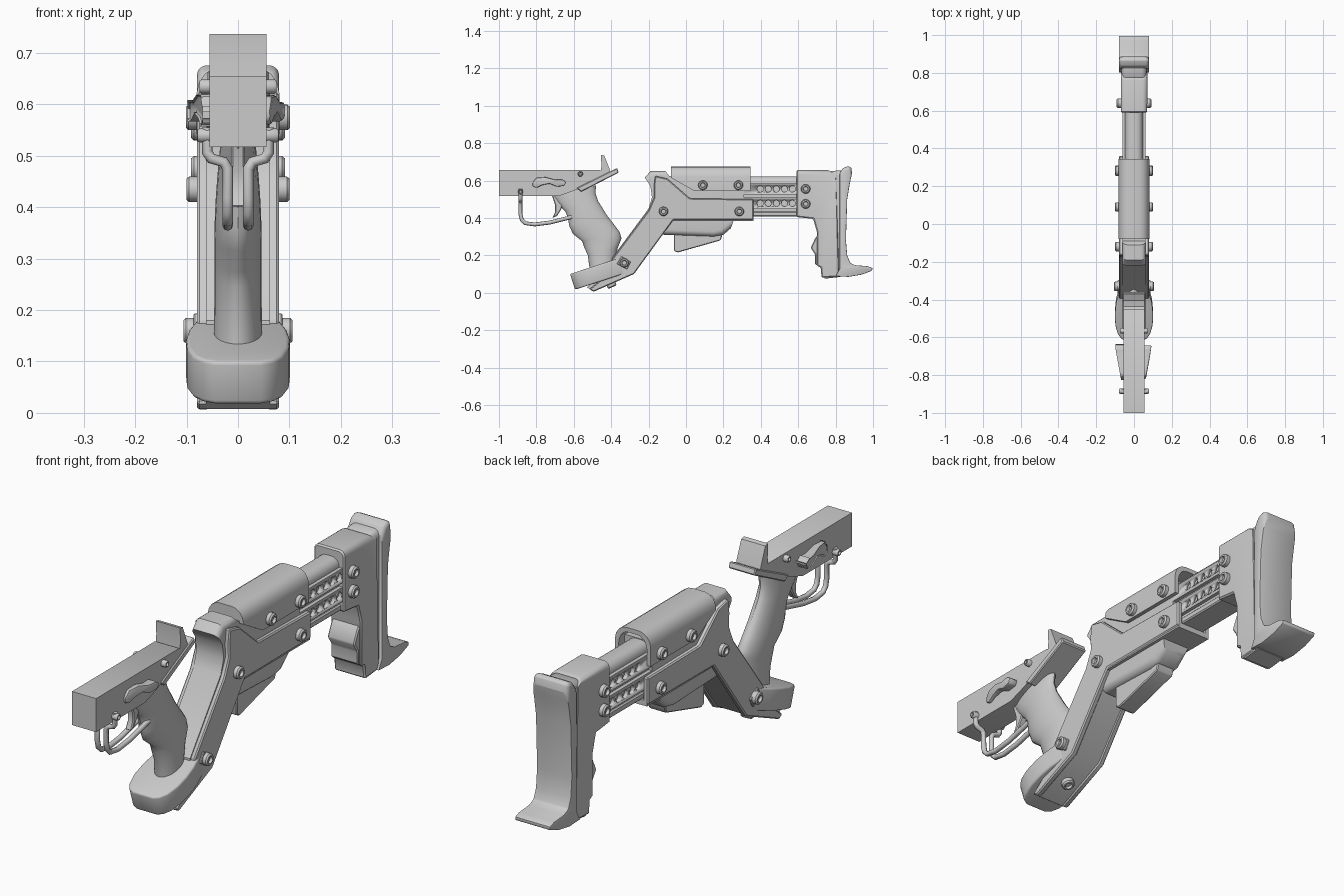
import bpy, bmesh, math
from mathutils import Matrix, Vector

if "Cube" in bpy.data.objects:
    bpy.data.objects.remove(bpy.data.objects["Cube"])

ANG = math.radians(32)


def finish(bm, name):
    """Turn a bmesh into an object, smooth with sharp edges kept."""
    bmesh.ops.recalc_face_normals(bm, faces=bm.faces)
    for f in bm.faces:
        f.smooth = True
    for e in bm.edges:
        e.smooth = e.calc_face_angle(0) < ANG
    me = bpy.data.meshes.new(name)
    bm.to_mesh(me)
    bm.free()
    ob = bpy.data.objects.new(name, me)
    bpy.context.collection.objects.link(ob)
    return ob


def bevel(bm, width, test=None, seg=1):
    edges = [e for e in bm.edges if (test(e) if test else e.calc_face_angle(0) > ANG)]
    if edges:
        bmesh.ops.bevel(bm, geom=edges, offset=width, segments=seg, profile=0.5,
                        affect='EDGES', clamp_overlap=True)


def axes(a, b, c):
    """Matrix sending local x, y, z to the given world directions."""
    return Matrix((a, b, c)).transposed().to_4x4()


def prism_bm(pts, a, b):
    """Extrude a (y, z) outline from x=a to x=b."""
    bm = bmesh.new()
    f = bm.faces.new([bm.verts.new((a, p, q)) for p, q in pts])
    r = bmesh.ops.extrude_face_region(bm, geom=[f])
    bmesh.ops.translate(bm, vec=(b - a, 0, 0),
                        verts=[v for v in r['geom'] if isinstance(v, bmesh.types.BMVert)])
    bmesh.ops.recalc_face_normals(bm, faces=bm.faces)
    return bm


def prism(name, pts, a, b, bev=0.0, seg=1, M=None, rounding=None):
    bm = prism_bm(pts, a, b)
    if rounding:
        bevel(bm, rounding[0], rounding[1], 5)
    if bev:
        bevel(bm, bev, None, seg)
    if M:
        bm.transform(M)
    return finish(bm, name)


def side_edge(cond):
    """Picks long edges on the left and right faces whose ends satisfy cond(y, z)."""
    return lambda e: (abs(e.verts[0].co.x - e.verts[1].co.x) < 1e-5
                      and all(cond(v.co.y, v.co.z) for v in e.verts))


def bolt(name, pos, direction, r=0.025, h=0.022):
    """Round bolt head with a chamfered rim and hexagonal-looking socket."""
    bm = bmesh.new()
    bmesh.ops.create_cone(bm, cap_ends=True, segments=20, radius1=r, radius2=r, depth=h)
    top = max(bm.faces, key=lambda f: f.calc_center_median().z)
    for inset, dz in ((r * .2, h * .25), (r * .25, 0), (r * .1, -h * .5)):
        bmesh.ops.inset_region(bm, faces=[top], thickness=inset)
        bmesh.ops.translate(bm, verts=top.verts, vec=(0, 0, dz))
    d = Vector(direction)
    bm.transform(Matrix.Translation(pos) @ d.to_track_quat('Z', 'Y').to_matrix().to_4x4())
    return finish(bm, name)


# Receiver block with tilted rear plate and upright rear tab
prism('receiver', [(-1, .517), (-1, .655), (-.46, .655), (-.41, .625), (-.6, .545), (-.68, .517)], -.055, .055)
prism('rear_plate', [(-.585, .56), (-.368, .667), (-.36, .642), (-.56, .54)], -.06, .06, .004)
prism('rear_tab', [(-.455, .737), (-.437, .733), (-.408, .66), (-.40, .63), (-.46, .61), (-.452, .68)], -.055, .055)

# Curved side levers and receiver pins
LEVER = [(-.82, .59), (-.80, .615), (-.75, .618), (-.70, .604), (-.66, .605), (-.64, .592),
         (-.65, .572), (-.69, .567), (-.73, .583), (-.77, .575), (-.80, .56), (-.82, .57)]
for s in (-1, 1):
    bm = prism_bm(LEVER, .05, .092)
    for v in bm.verts:
        if v.co.x > .06:
            v.co.x = .092 - max(0, -.66 - v.co.y) * .18
        v.co.x *= s
    bevel(bm, .006, None, 2)
    finish(bm, 'side_lever')
    bolt('receiver_pin', (s * .06, -.565, .635), (s, 0, 0), .014, .02)
    bolt('guard_pin', (s * .064, -.885, .54), (s, 0, 0), .014, .02)

# Trigger guard: two bent wires, and the trigger
for s in (-1, 1):
    path = [(.06, -.885, .555), (.06, -.885, .507), (.052, -.885, .495), (.028, -.885, .488), (.02, -.885, .475),
            (.02, -.885, .42), (.02, -.878, .39), (.02, -.86, .372), (.02, -.81, .365), (.02, -.73, .375),
            (.02, -.61, .405)]
    cu = bpy.data.curves.new('trigger_guard', 'CURVE')
    cu.dimensions = '3D'
    cu.bevel_depth, cu.bevel_resolution, cu.use_fill_caps = .0105, 2, True
    sp = cu.splines.new('POLY')
    sp.points.add(len(path) - 1)
    for p, (x, y, z) in zip(sp.points, path):
        p.co = (s * x, y, z, 1)
    bpy.context.collection.objects.link(bpy.data.objects.new('trigger_guard', cu))
prism('trigger', [(-.72, .53), (-.70, .47), (-.70, .43), (-.715, .40), (-.69, .41), (-.665, .45), (-.65, .53)],
      -.014, .014, .004)

# Grip: elliptical sections lofted between front and back outline points
SECT = [(-.72, .52, -.48, .575, .032), (-.685, .475, -.485, .535, .036), (-.645, .435, -.47, .49, .04),
        (-.63, .395, -.445, .45, .043), (-.625, .36, -.42, .41, .045), (-.605, .315, -.385, .365, .046),
        (-.555, .275, -.355, .325, .046), (-.545, .245, -.345, .29, .046), (-.525, .20, -.365, .24, .046),
        (-.515, .125, -.38, .17, .047)]
bm = bmesh.new()
N, rings = 24, []
for y0, z0, y1, z1, w in SECT:
    c, d = Vector((0, (y0 + y1) / 2, (z0 + z1) / 2)), Vector((0, (y1 - y0) / 2, (z1 - z0) / 2))
    rings.append([bm.verts.new(c + d * math.cos(t) + Vector((w * math.sin(t), 0, 0)))
                  for t in (2 * math.pi * i / N for i in range(N))])
for a, b in zip(rings, rings[1:]):
    for i in range(N):
        bm.faces.new((a[i], a[(i + 1) % N], b[(i + 1) % N], b[i]))
bm.faces.new(rings[0])
bm.faces.new(rings[-1])
finish(bm, 'grip')

# Pommel: tilted rounded slab under the grip
half = [(0, .045), (.012, .068), (.04, .087), (.09, .099), (.15, .101), (.21, .095), (.26, .082), (.33, .07)]
M = Matrix.Translation((0, -.62, .10)) @ axes((0, -.31, .95), (0, .95, .31), (1, 0, 0))
prism('pommel', half + [(u, -w) for u, w in reversed(half)], -.088, 0, .008, 3, M)

# Frame: core, two side plates and floor
prism('frame_core', [(-.22, .615), (-.19, .65), (-.11, .65), (-.09, .625), (.31, .625), (.31, .40), (-.07, .39),
                     (-.28, .105), (-.50, .008), (-.53, .03), (-.40, .14), (-.40, .18), (-.20, .45),
                     (-.182, .51), (-.19, .57)], -.062, .062,
      rounding=(.025, side_edge(lambda y, z: z > .6 and y < -.1)))
PLATE = [(-.165, .625), (-.10, .61), (.02, .505), (.36, .50), (.36, .39), (-.068, .388), (-.278, .10),
         (-.495, .005), (-.515, .02), (-.385, .125), (-.395, .18), (-.20, .44), (-.17, .51), (-.172, .57)]
for s in (-1, 1):
    prism('frame_side', PLATE, s * .055, s * .08, .005)
prism('frame_floor', [(-.075, .383), (-.075, .405), (.36, .405), (.36, .383)], -.075, .075)

# Hood over the frame: arched shell with a slanted front corner
arch = [(.081, .543), (.081, .62), (.076, .642), (.064, .66), (.047, .671), (.028, .675)]
inner = [(x * .8, z - (.018 if z > .6 else 0)) for x, z in arch]
loop = arch + [(-x, z) for x, z in reversed(arch)] + [(-x, z) for x, z in inner] + list(reversed(inner))
bm = prism_bm(loop, -.08, .345)
bm.transform(axes((0, 1, 0), (1, 0, 0), (0, 0, 1)))
cut = bmesh.ops.bisect_plane(bm, geom=bm.verts[:] + bm.edges[:] + bm.faces[:], plane_co=(0, -.08, .615),
                             plane_no=(0, -.5, -.87), clear_outer=True)
bmesh.ops.holes_fill(bm, edges=[e for e in bm.edges if e.is_boundary])
finish(bm, 'hood')

# Sliding tube and perforated rails
bm = prism_bm([(.25, .42), (.25, .622), (.64, .622), (.64, .42)], -.047, .047)
bevel(bm, .035, side_edge(lambda y, z: z > .6), 5)
finish(bm, 'slide_tube')
cutter = bmesh.new()
for z in (.555, .478):
    for i in range(5):
        bmesh.ops.create_cone(cutter, cap_ends=True, segments=14, radius1=.017, radius2=.017, depth=.3,
                              matrix=Matrix.Translation((0, .397 + i * .043, z)) @ Matrix.Rotation(math.pi / 2, 4, 'Y'))
cut_ob = finish(cutter, 'hole_cutter')
cut_ob.hide_render = True
cut_ob.hide_set(True)
for s in (-1, 1):
    for z in (.555, .478):
        rail = prism('slide_rail', [(.28, z - .03), (.28, z + .03), (.62, z + .03), (.62, z - .03)], s * .044, s * .062)
        mod = rail.modifiers.new('holes', 'BOOLEAN')
        mod.object, mod.operation, mod.solver = cut_ob, 'DIFFERENCE', 'EXACT'
prism('slide_base', [(.28, .408), (.28, .435), (.62, .435), (.62, .408)], -.055, .055, .005)

# Lower handguard with the slanted fin below
prism('handguard', [(-.12, .40), (-.12, .31), (.15, .30), (.20, .31), (.24, .345), (.26, .40)], -.062, .062,
      rounding=(.04, side_edge(lambda y, z: z < .36)))
prism('handguard_fin', [(-.065, .32), (-.065, .225), (-.045, .215), (.185, .28), (.195, .31)], -.04, .04, .004)

# Stock: body, stepped layer and butt pad
prism('stock_body', [(.59, .405), (.59, .655), (.765, .655), (.80, .63), (.82, .085), (.725, .08), (.72, .135),
                     (.70, .145), (.70, .325), (.68, .395)], -.07, .07, .006,
      rounding=(.035, side_edge(lambda y, z: z > .64 and y < .77)))
prism('stock_grip', [(.715, .325), (.69, .29), (.667, .24), (.69, .205), (.69, .15), (.735, .135), (.78, .2), (.78, .325)],
      -.062, .062, .005)
top = side_edge(lambda y, z: z > .63)
prism('stock_layer', [(.76, .62), (.775, .65), (.83, .655), (.83, .085), (.74, .075), (.74, .1), (.77, .12)],
      -.066, .066, .004, rounding=(.03, top))
prism('butt_pad', [(.822, .64), (.838, .665), (.865, .677), (.883, .67), (.888, .64), (.875, .58), (.862, .50),
                   (.855, .28), (.862, .20), (.878, .16), (.905, .147), (.97, .142), (.997, .132), (.995, .118),
                   (.94, .097), (.87, .085), (.80, .088), (.822, .13)], -.08, .08, .007, 2, rounding=(.03, top))

# Bolts along both sides, and one under the frame
BOLTS = [(.09, .575, .085), (.28, .575, .085), (-.12, .435, .084), (.285, .435, .084),
         (-.33, .16, .09), (.64, .555, .075), (.64, .475, .075)]
for s in (-1, 1):
    for y, z, x in BOLTS:
        bolt('bolt', (s * x, y, z), (s, 0, 0))
    prism('pommel_lug', [(-.37, .155), (-.345, .195), (-.295, .165), (-.315, .125)], s * .07, s * .087, .003)
bolt('bottom_bolt', (0, -.40, .045), (0, .4, -.92))
